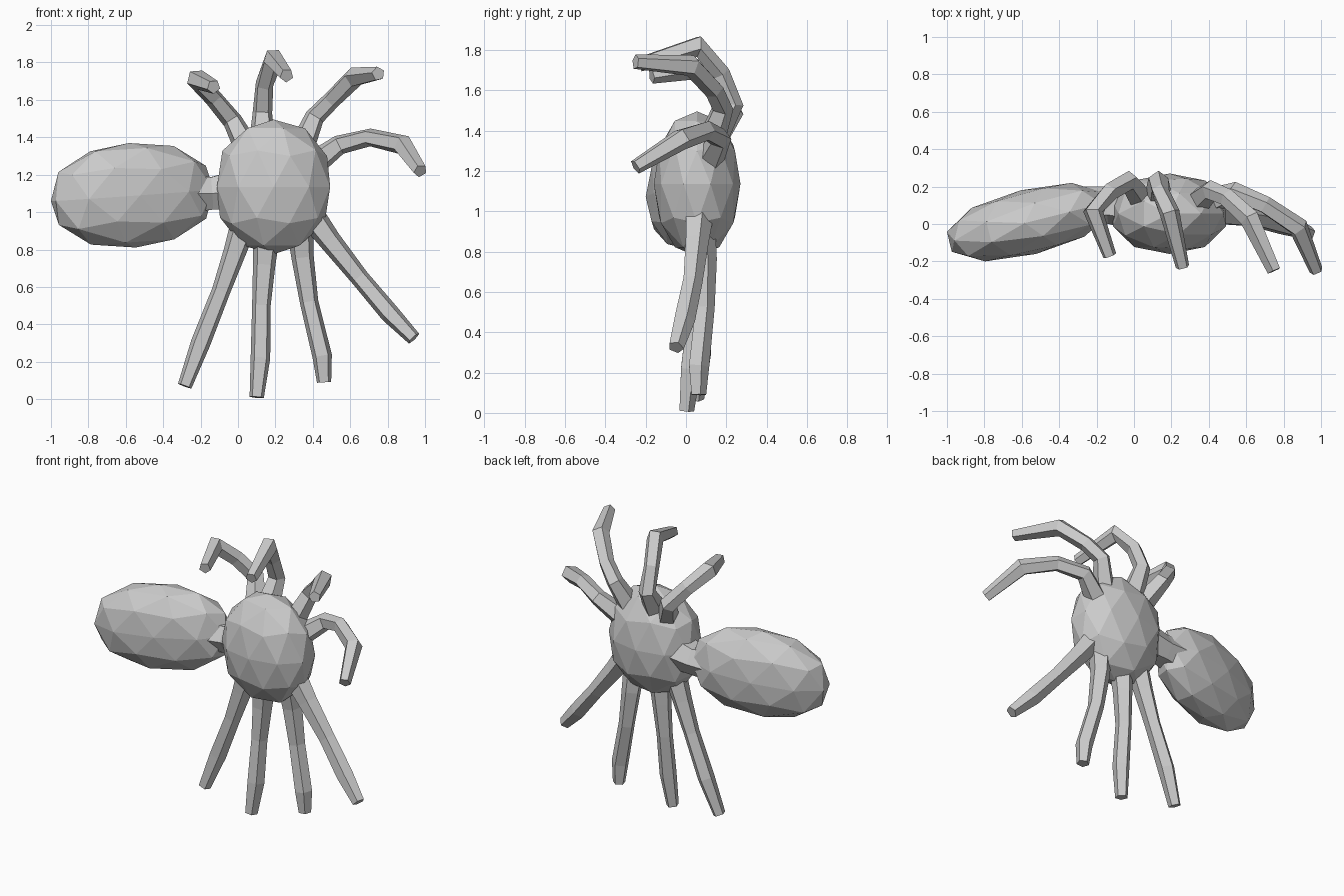
import bpy, bmesh, math
from mathutils import Vector, Euler

if "Cube" in bpy.data.objects:
    bpy.data.objects.remove(bpy.data.objects["Cube"])


def finish(name, bm):
    bmesh.ops.recalc_face_normals(bm, faces=bm.faces)
    mesh = bpy.data.meshes.new(name)
    bm.to_mesh(mesh)
    bm.free()
    obj = bpy.data.objects.new(name, mesh)
    bpy.context.collection.objects.link(obj)


def blob(name, centre, radii, rot=(0, 0, 0), power=2.0):
    """Faceted ellipsoid; power above 2 makes it blunter."""
    bm = bmesh.new()
    bmesh.ops.create_icosphere(bm, subdivisions=2, radius=1)
    turn = Euler([math.radians(a) for a in rot])
    for v in bm.verts:
        n = sum(abs(c) ** power for c in v.co) ** (1 / power)
        p = Vector([c / n * r for c, r in zip(v.co, radii)])
        p.rotate(turn)
        v.co = p + Vector(centre)
    finish(name, bm)


def tube(name, path, radii, sides=5):
    """Faceted limb swept through a few points, capped at both ends."""
    bm = bmesh.new()
    pts = [Vector(p) for p in path]
    rings = []
    side = None
    for i, p in enumerate(pts):
        d = (pts[min(i + 1, len(pts) - 1)] - pts[max(i - 1, 0)]).normalized()
        ref = side if side else Vector((0, 1, 0))
        side = (ref - d * ref.dot(d)).normalized()
        up = d.cross(side)
        ring = []
        for k in range(sides):
            a = math.tau * k / sides
            ring.append(bm.verts.new(p + radii[i] * (side * math.cos(a) + up * math.sin(a))))
        rings.append(ring)
    for a, b in zip(rings, rings[1:]):
        for k in range(sides):
            j = (k + 1) % sides
            bm.faces.new((a[k], a[j], b[j], b[k]))
    bm.faces.new(rings[0])
    bm.faces.new(rings[-1])
    finish(name, bm)


# Main body, abdomen and the narrow waist between them
blob("body", (0.19, 0.055, 1.135), (0.315, 0.215, 0.36), power=2.15)
blob("abdomen", (-0.565, 0.01, 1.09), (0.45, 0.175, 0.28), rot=(0, -4, 14), power=2.3)
tube("waist", [(-0.3, 0.08, 1.1), (-0.14, 0.1, 1.1), (0.0, 0.09, 1.12)], [0.12, 0.1, 0.12], 6)

# Upper legs: rise from the body, then curl forward
upper = [
    [(0.06, 0.11, 1.32), (-0.03, 0.23, 1.49), (-0.13, 0.17, 1.61), (-0.22, 0.07, 1.71), (-0.13, -0.17, 1.67)],
    [(0.13, 0.14, 1.38), (0.13, 0.23, 1.53), (0.14, 0.17, 1.68), (0.19, 0.06, 1.82), (0.26, -0.23, 1.73)],
    [(0.33, 0.11, 1.32), (0.41, 0.18, 1.51), (0.5, 0.14, 1.6), (0.62, 0.03, 1.72), (0.75, -0.25, 1.74)],
    [(0.38, 0.11, 1.24), (0.54, 0.17, 1.36), (0.7, 0.1, 1.4), (0.88, -0.02, 1.36), (0.975, -0.25, 1.22)],
]
for i, path in enumerate(upper):
    tube(f"upper_leg_{i + 1}", path, [0.075, 0.055, 0.05, 0.056, 0.038])

# Lower legs: hang down and spread outward
lower = [
    [(0.03, 0.07, 0.93), (-0.02, 0.07, 0.78), (-0.09, 0.07, 0.58), (-0.2, 0.07, 0.3), (-0.285, 0.05, 0.07)],
    [(0.15, 0.06, 0.86), (0.14, 0.06, 0.72), (0.125, 0.05, 0.5), (0.12, 0.02, 0.22), (0.1, 0.0, 0.01)],
    [(0.33, 0.07, 0.93), (0.345, 0.09, 0.76), (0.38, 0.09, 0.52), (0.45, 0.06, 0.23), (0.46, 0.06, 0.09)],
    [(0.4, 0.06, 0.97), (0.49, 0.05, 0.85), (0.65, 0.03, 0.65), (0.81, -0.01, 0.46), (0.94, -0.05, 0.325)],
]
for i, path in enumerate(lower):
    tube(f"lower_leg_{i + 1}", path, [0.075, 0.063, 0.052, 0.055, 0.04])
